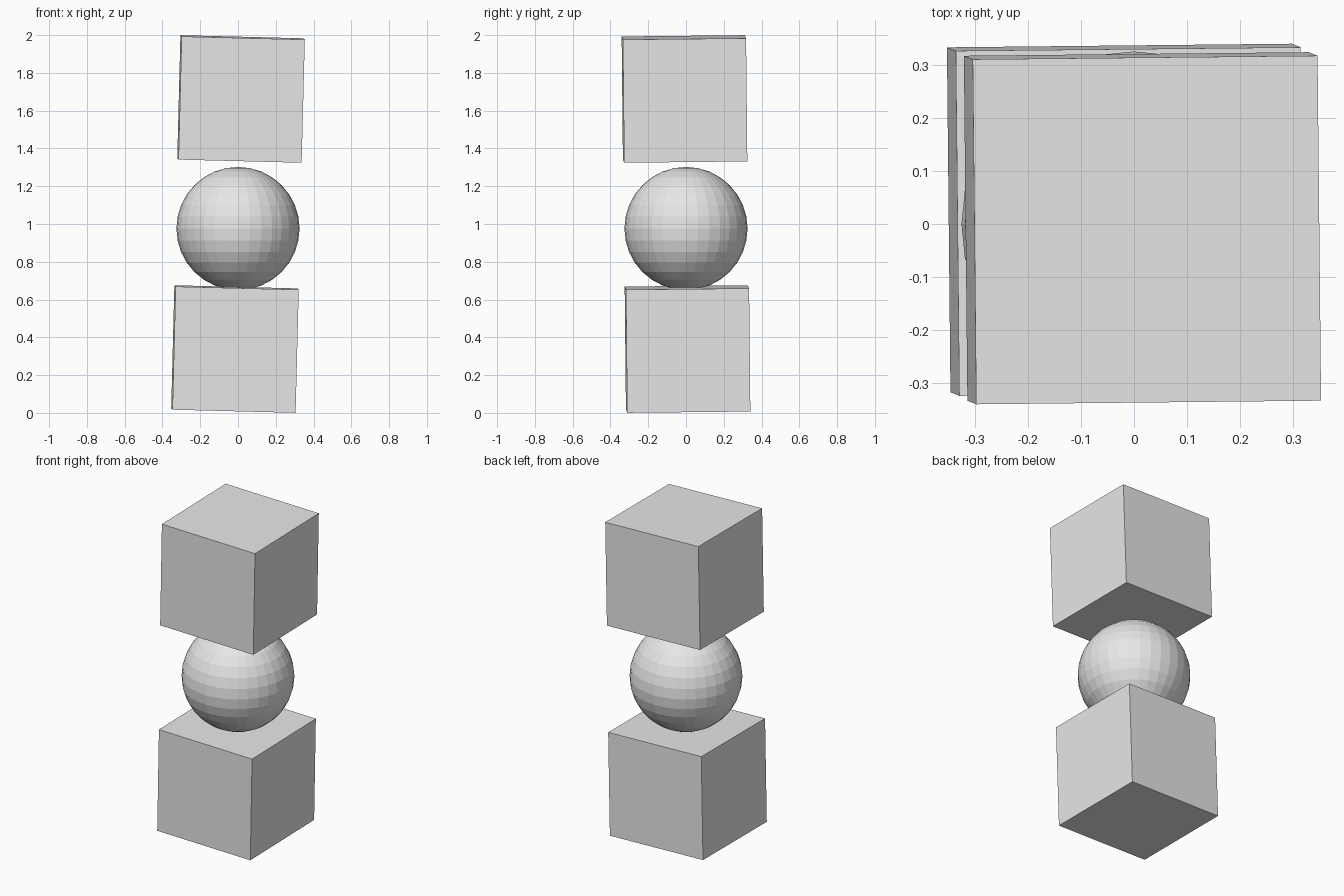
import bpy
from mathutils import Matrix

if "Cube" in bpy.data.objects:
    bpy.data.objects.remove(bpy.data.objects["Cube"])

SIDE = 0.652

# Single grey colour
grey = bpy.data.materials.new("light_grey")
grey.diffuse_color = (0.8, 0.8, 0.8, 1)
grey.use_nodes = True
grey.node_tree.nodes["Principled BSDF"].inputs["Base Color"].default_value = grey.diffuse_color

# Shared slight tilt of both blocks, built from nearly upright axes
tilt = (Matrix.Rotation(0.0105, 4, 'Z')
        @ Matrix.Rotation(0.0255, 4, 'Y')
        @ Matrix.Rotation(0.0105, 4, 'X'))


def block(name, location):
    bpy.ops.mesh.primitive_cube_add(size=SIDE, location=location,
                                    rotation=tilt.to_euler())
    obj = bpy.context.object
    obj.name = name
    obj.data.materials.append(grey)


# Lower and upper blocks
block("lower_block", (-0.016, 0.008, 0.338))
block("upper_block", (0.016, -0.008, 1.662))

# Faceted ball resting slightly sunk in the lower block
bpy.ops.mesh.primitive_uv_sphere_add(segments=32, ring_count=16,
                                     radius=SIDE / 2, location=(0, 0, 0.976))
ball = bpy.context.object
ball.name = "ball"
ball.data.materials.append(grey)
